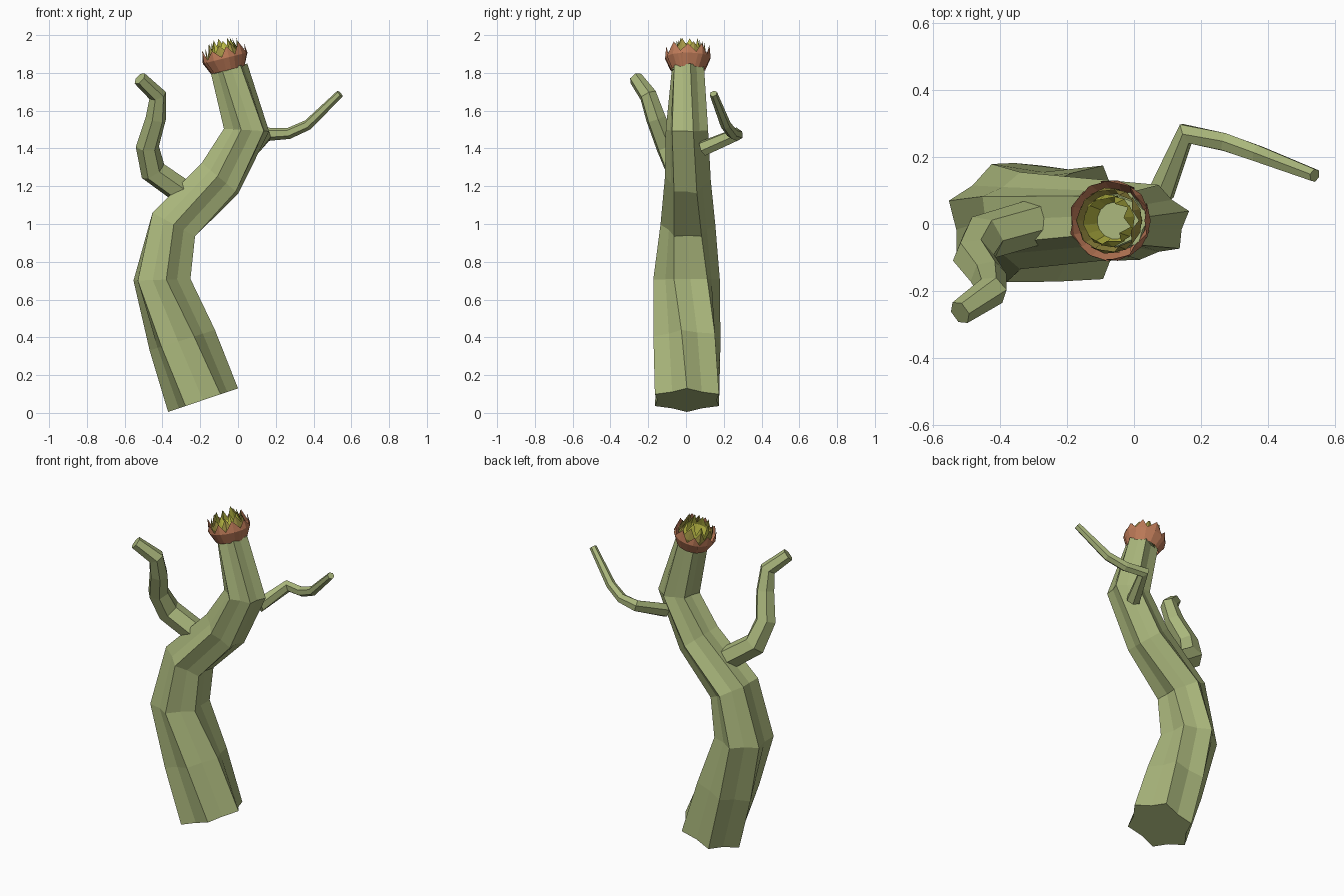
import bpy
from math import sin, cos, pi, radians
from mathutils import Vector

if "Cube" in bpy.data.objects:
    bpy.data.objects.remove(bpy.data.objects["Cube"])

def material(name, rgb):
    m = bpy.data.materials.new(name)
    m.diffuse_color = (*rgb, 1)
    m.use_nodes = True
    m.node_tree.nodes["Principled BSDF"].inputs["Base Color"].default_value = m.diffuse_color
    return m

GREEN = material("cactus_green", (0.40, 0.47, 0.20))
ORANGE = material("petal_orange", (0.52, 0.20, 0.10))
OLIVE = material("petal_olive", (0.36, 0.30, 0.06))
YELLOW = material("petal_yellow", (0.50, 0.50, 0.06))

def make(name, verts, faces, mat):
    me = bpy.data.meshes.new(name)
    me.from_pydata([tuple(v) for v in verts], [], faces)
    me.materials.append(mat)
    ob = bpy.data.objects.new(name, me)
    bpy.context.collection.objects.link(ob)
    return ob

def loft(name, rings, mat):
    n = len(rings[0])
    verts = [v for r in rings for v in r]
    faces = [(k*n + i, k*n + (i+1) % n, (k+1)*n + (i+1) % n, (k+1)*n + i)
             for k in range(len(rings) - 1) for i in range(n)]
    faces += [tuple(reversed(range(n))), tuple(range(len(verts) - n, len(verts)))]
    return make(name, verts, faces, mat)

# Ribbed, twisting trunk: left x, left z, right x, right z, y centre, y radius, twist
sections = [
    (-0.37, 0.005, 0.00, 0.13, 0.005, 0.196, 0),
    (-0.47, 0.33, -0.12, 0.44, 0.005, 0.19, -9),
    (-0.565, 0.70, -0.24, 0.71, 0.003, 0.178, -22),
    (-0.47, 1.07, -0.21, 0.925, 0.01, 0.145, -30),
    (-0.20, 1.33, 0.01, 1.155, 0.01, 0.122, -37),
    (-0.08, 1.505, 0.17, 1.49, 0.005, 0.115, -43),
    (-0.145, 1.80, 0.05, 1.85, 0.01, 0.092, -52),
]
rings = []
for lx, lz, rx, rz, cy, ry, twist in sections:
    c = Vector(((lx + rx) / 2, cy, (lz + rz) / 2))
    u = Vector(((rx - lx) / 2, 0, (rz - lz) / 2))
    ring = []
    for i in range(12):
        a = i * pi / 6 + radians(twist)
        k = 1.0 if i % 2 == 0 else 0.80
        ring.append(c + u * k * cos(a) + Vector((0, ry * k * sin(a), 0)))
    rings.append(ring)
loft("trunk", rings, GREEN)

# Bent hexagonal arms
def arm(name, path):
    pts = [Vector(p[:3]) for p in path]
    side = None
    rings = []
    for i, p in enumerate(pts):
        a = (p - pts[i-1]).normalized() if i else Vector()
        b = (pts[i+1] - p).normalized() if i < len(pts) - 1 else Vector()
        t = (a + b).normalized()
        if side is None:
            side = t.orthogonal()
        side = (side - t * side.dot(t)).normalized()
        up = t.cross(side)
        rings.append([p + path[i][3] * (side * cos(j*pi/3) + up * sin(j*pi/3))
                      for j in range(6)])
    loft(name, rings, GREEN)

arm("left_arm", [(-0.28, 0.01, 1.16, .07), (-0.45, -0.04, 1.28, .07),
                 (-0.48, -0.10, 1.41, .062), (-0.435, -0.16, 1.56, .055),
                 (-0.425, -0.20, 1.68, .048), (-0.52, -0.265, 1.77, .038)])
arm("right_arm", [(0.08, 0.09, 1.40, .042), (0.155, 0.27, 1.475, .036),
                  (0.27, 0.245, 1.48, .030), (0.37, 0.21, 1.525, .028),
                  (0.54, 0.145, 1.69, .021)])

# Flower: rings of cupped petals around the tilted trunk tip
axis = Vector((-0.25, 0, 1)).normalized()
ux = Vector((1, 0, 0.25)).normalized()
uy = axis.cross(ux)
base = Vector((-0.055, 0.01, 1.825))

def petals(name, count, phase, mat, prof, width):
    verts, faces = [], []
    (r0, h0), (r1, h1), (r2, h2) = prof
    for i in range(count):
        a = 2 * pi * (i + phase) / count
        out = ux * cos(a) + uy * sin(a)
        tan = axis.cross(out)
        o = len(verts)
        def pt(r, h, w):
            return base + out * r + axis * h + tan * w
        w = width * (1 + 0.12 * (-1) ** i)
        top = h2 + 0.008 * (i % 3 - 1)
        verts += [pt(r0, h0, -w * .7), pt(r0 + .005, h0, 0), pt(r0, h0, w * .7),
                  pt(r1 - .012, h1, -w), pt(r1, h1, 0), pt(r1 - .012, h1, w),
                  pt(r2, top, 0)]
        faces += [(o, o+1, o+4, o+3), (o+1, o+2, o+5, o+4),
                  (o+3, o+4, o+6), (o+4, o+5, o+6)]
    make(name, verts, faces, mat)

petals("outer_petals", 9, 0.0, ORANGE, [(.085, -.01), (.122, .055), (.116, .115)], .048)
petals("middle_petals", 9, 0.5, OLIVE, [(.075, .0), (.100, .07), (.088, .135)], .040)
petals("inner_petals", 8, 0.2, YELLOW, [(.050, .005), (.080, .08), (.062, .155)], .034)

# Flower receptacle
loft("flower_base", [[base + axis * h + r * (ux * cos(i*pi/4) + uy * sin(i*pi/4))
                      for i in range(8)] for h, r in [(-.012, .088), (.006, .078)]], GREEN)
